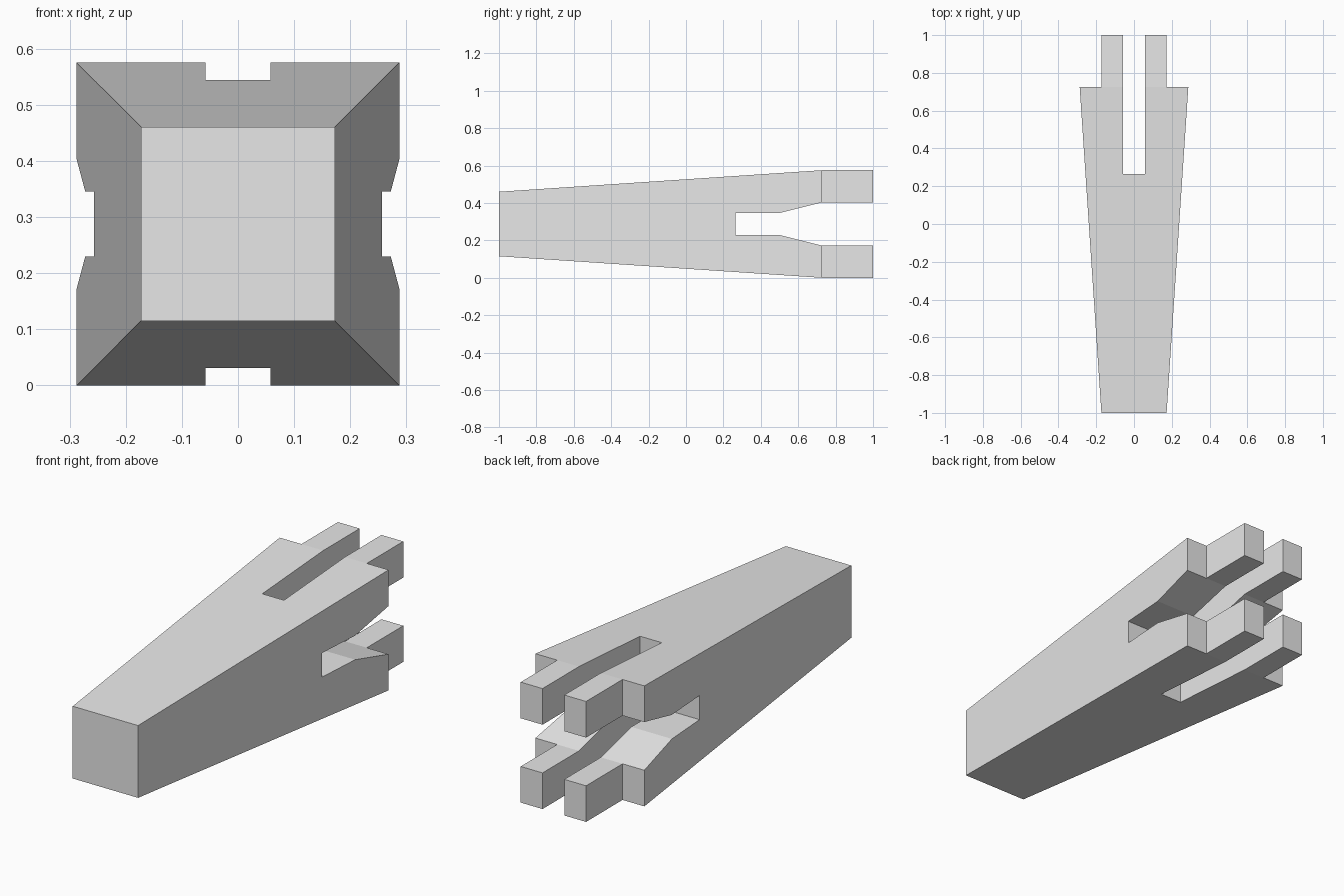
import bpy
import bmesh

old = bpy.data.objects.get("Cube")
if old:
    bpy.data.objects.remove(old, do_unlink=True)

FRONT, STEP, BACK = -1.0, 0.725, 1.0      # lengthwise stations
NARROW, WIDE, MID = 0.1725, 0.2875, 0.2875  # half widths and centre height
SLOT, SLOT_END = 0.0575, 0.265

grey = bpy.data.materials.new("plain_grey")
grey.use_nodes = True
grey.diffuse_color = (0.8, 0.8, 0.8, 1)
grey.node_tree.nodes["Principled BSDF"].inputs["Base Color"].default_value = (0.8, 0.8, 0.8, 1)


def make_object(name, bm):
    bmesh.ops.recalc_face_normals(bm, faces=bm.faces)
    mesh = bpy.data.meshes.new(name)
    bm.to_mesh(mesh)
    bm.free()
    mesh.materials.append(grey)
    obj = bpy.data.objects.new(name, mesh)
    bpy.context.collection.objects.link(obj)
    return obj


def prism(name, profile, half_width):
    """Extrude a (y, z) profile across x."""
    bm = bmesh.new()
    face = bm.faces.new([bm.verts.new((-half_width, y, z)) for y, z in profile])
    out = bmesh.ops.extrude_face_region(bm, geom=[face])
    moved = [v for v in out["geom"] if isinstance(v, bmesh.types.BMVert)]
    bmesh.ops.translate(bm, verts=moved, vec=(2 * half_width, 0, 0))
    return make_object(name, bm)


# Tapered body with a narrower tail block, from its plan outline
plan = [(-NARROW, FRONT), (NARROW, FRONT), (WIDE, STEP), (NARROW, STEP),
        (NARROW, BACK), (-NARROW, BACK), (-NARROW, STEP), (-WIDE, STEP)]
bm = bmesh.new()
layers = []
for side in (-1, 1):
    layer = [bm.verts.new((x, y, MID + side * (NARROW if y == FRONT else WIDE)))
             for x, y in plan]
    bm.faces.new([layer[i] for i in (0, 1, 2, 3, 6, 7)])
    bm.faces.new(layer[3:7])
    layers.append(layer)
low, high = layers
for i in range(len(plan)):
    j = (i + 1) % len(plan)
    bm.faces.new((low[i], low[j], high[j], high[i]))
body = make_object("pronged_body", bm)

# Upright slot, and a flared level slot, that part the tail into four prongs
upright = prism("upright_slot_cutter",
                [(SLOT_END, -1), (1.2, -1), (1.2, 2), (SLOT_END, 2)], SLOT)
upper = [(SLOT_END, SLOT), (0.495, SLOT), (STEP, 0.115), (1.2, 0.115)]
level = prism("level_slot_cutter",
              [(y, MID + h) for y, h in upper] +
              [(y, MID - h) for y, h in reversed(upper)], 1)

for cutter in (upright, level):
    mod = body.modifiers.new(cutter.name, "BOOLEAN")
    mod.operation = "DIFFERENCE"
    mod.solver = "EXACT"
    mod.object = cutter
    cutter.hide_render = True

# Keep the cut result and discard the cutters
bpy.context.view_layer.update()
cut = bpy.data.meshes.new_from_object(
    body.evaluated_get(bpy.context.evaluated_depsgraph_get()))
body.modifiers.clear()
body.data = cut
for cutter in (upright, level):
    bpy.data.objects.remove(cutter, do_unlink=True)
